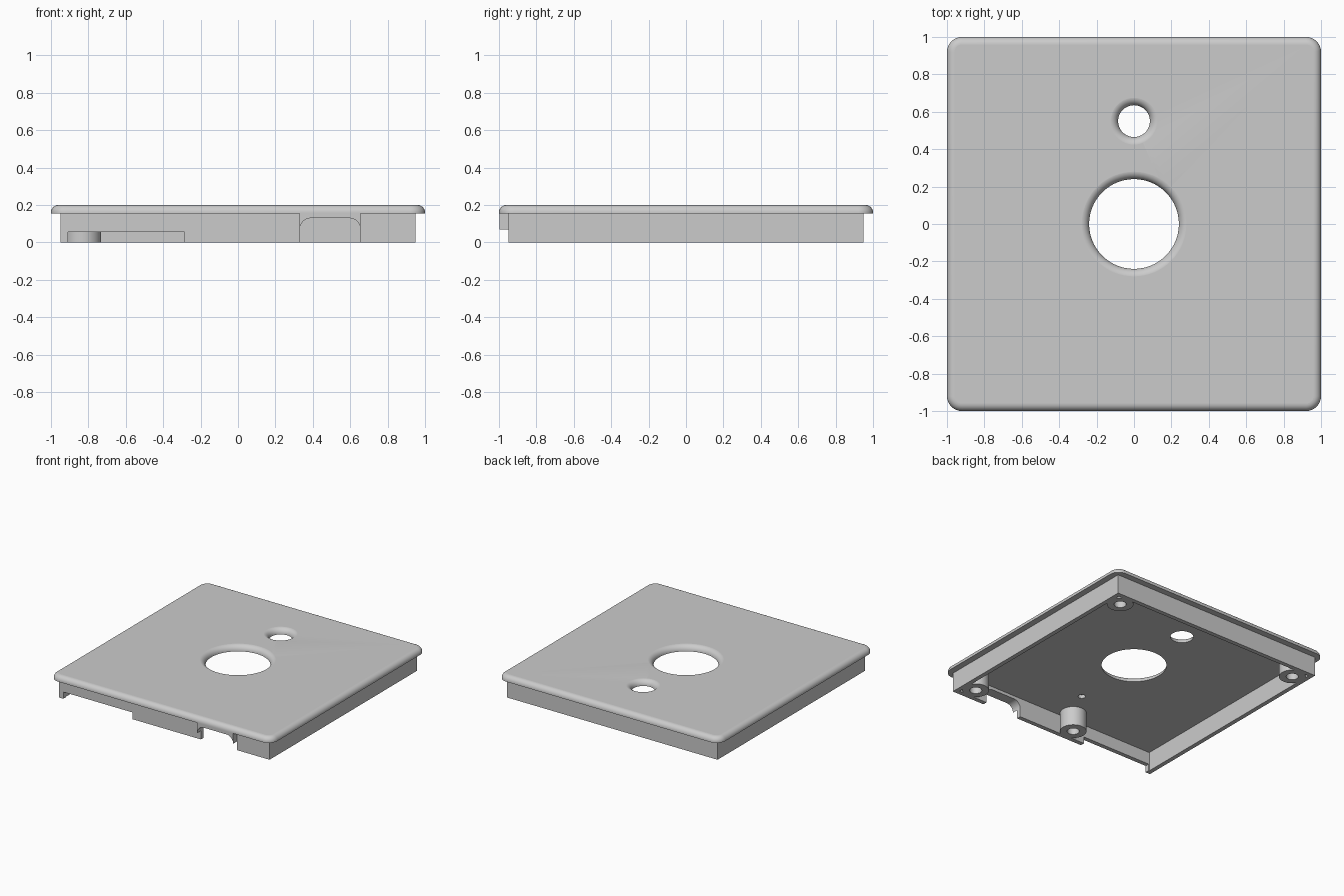
import bpy, bmesh, math
from mathutils import Vector, Matrix

if "Cube" in bpy.data.objects:
    bpy.data.objects.remove(bpy.data.objects["Cube"])

gray = bpy.data.materials.new("light_gray")
gray.use_nodes = True
gray.diffuse_color = (0.6, 0.6, 0.6, 1)
gray.node_tree.nodes["Principled BSDF"].inputs["Base Color"].default_value = (0.6, 0.6, 0.6, 1)

TOP, UNDER = 0.2, 0.155        # plate top and underside
SKIRT, WALL = 0.95, 0.035      # skirt half width and wall thickness
SINK = UNDER + 0.003           # parts below reach slightly into the plate


def make(name, bm):
    bmesh.ops.remove_doubles(bm, verts=bm.verts, dist=1e-5)
    bmesh.ops.recalc_face_normals(bm, faces=bm.faces)
    mesh = bpy.data.meshes.new(name)
    bm.to_mesh(mesh)
    bm.free()
    mesh.materials.append(gray)
    obj = bpy.data.objects.new(name, mesh)
    bpy.context.collection.objects.link(obj)
    return obj


def box(name, lo, hi):
    lo, hi = Vector(lo), Vector(hi)
    bm = bmesh.new()
    bmesh.ops.create_cube(bm, size=1, matrix=Matrix.Translation((lo + hi) / 2)
                          @ Matrix.Diagonal((*(hi - lo), 1)))
    return make(name, bm)


def lathe(name, profile, x, y, closed=False, steps=64):
    """Revolve (radius, height) points about a vertical axis at x, y."""
    bm = bmesh.new()
    vs = [bm.verts.new((x + r, y, z)) for r, z in profile]
    es = [bm.edges.new(p) for p in zip(vs, vs[1:])]
    if closed:
        es.append(bm.edges.new((vs[-1], vs[0])))
    bmesh.ops.spin(bm, geom=vs + es, cent=(x, y, 0), axis=(0, 0, 1),
                   angle=math.tau, steps=steps)
    return make(name, bm)


def prism(name, outline, y0, y1):
    """Extrude an x, z outline along y."""
    bm = bmesh.new()
    face = bm.faces.new([bm.verts.new((x, y0, z)) for x, z in outline])
    out = bmesh.ops.extrude_face_region(bm, geom=[face])["geom"]
    bmesh.ops.translate(bm, vec=(0, y1 - y0, 0),
                        verts=[v for v in out if isinstance(v, bmesh.types.BMVert)])
    return make(name, bm)


def cut(obj, cutter):
    mod = obj.modifiers.new("cut", "BOOLEAN")
    mod.operation, mod.solver, mod.object = "DIFFERENCE", "EXACT", cutter
    bpy.context.view_layer.update()
    deps = bpy.context.evaluated_depsgraph_get()
    mesh = bpy.data.meshes.new_from_object(obj.evaluated_get(deps))
    obj.modifiers.clear()
    obj.data = mesh
    bpy.data.objects.remove(cutter)


def smooth(obj):
    mesh = obj.data
    mesh.shade_smooth()
    mesh.set_sharp_from_angle(angle=math.radians(35))
    # Keep the large flat faces evenly shaded
    flat = {k for p in mesh.polygons if p.area > 0.5 for k in p.edge_keys}
    for e in mesh.edges:
        if e.key in flat:
            e.use_edge_sharp = True


def arc(n):
    return [i / n * math.pi / 2 for i in range(n + 1)]


# Cover plate: stacked rounded squares, filleted along the top edge
FILLET, CORNER = 0.04, 0.08
layers = [(0, UNDER)] + [(FILLET * (1 - math.cos(a)), TOP - FILLET + FILLET * math.sin(a))
                         for a in arc(8)]
bm = bmesh.new()
rings = []
for inset, z in layers:
    ring = []
    for q in range(4):
        sx, sy = ((1, 1), (-1, 1), (-1, -1), (1, -1))[q]
        for a in arc(8):
            t = a + q * math.pi / 2
            ring.append(bm.verts.new(((1 - CORNER) * sx + (CORNER - inset) * math.cos(t),
                                      (1 - CORNER) * sy + (CORNER - inset) * math.sin(t), z)))
    rings.append(ring)
for low, high in zip(rings, rings[1:]):
    for i in range(len(low)):
        j = (i + 1) % len(low)
        bm.faces.new((low[i], low[j], high[j], high[i]))
bm.faces.new(rings[0])
bm.faces.new(rings[-1])
plate = make("cover_plate", bm)

# Flared through holes
FLARE = 0.045
for radius, y in ((0.24, 0), (0.085, 0.55)):
    flare = [(radius + FLARE * (1 - math.cos(a)), UNDER + 0.0455 * math.sin(a)) for a in arc(8)]
    outline = [(0, 0.1), (radius, 0.1)] + flare + [(radius + FLARE, 0.3), (0, 0.3)]
    cut(plate, lathe("hole_cutter", outline, 0, y))

# Small blind hole in the underside
cut(plate, lathe("pin_cutter", [(0, 0.1), (0.027, 0.1), (0.027, 0.185), (0, 0.185)], 0, -0.6, steps=32))
smooth(plate)


# Skirt: hollow square frame
def arch(x0, x1, top, r):
    left = [(x0 + r * (1 - math.cos(a)), top - r + r * math.sin(a)) for a in arc(8)]
    right = [(x0 + x1 - x, z) for x, z in reversed(left)]
    return left + right


X0, X1, ARCH_TOP, ARCH_R = 0.33, 0.655, 0.13, 0.06
skirt = box("skirt", (-SKIRT, -SKIRT, 0), (SKIRT, SKIRT, SINK))
inner = SKIRT - WALL
cut(skirt, box("inside_cutter", (-inner, -inner, -1), (inner, inner, 1)))

# Front openings: low slot and arched cable passage
cut(skirt, box("slot_cutter", (-0.91, -1.1, -0.1), (-0.285, -0.9, 0.055)))
opening = [(X0, -0.1)] + arch(X0, X1, ARCH_TOP, ARCH_R) + [(X1, -0.1)]
cut(skirt, prism("arch_cutter", opening, -1.1, -0.9))
smooth(skirt)

# Hood over the cable passage, out to the plate edge
hood = prism("cable_hood", arch(X0, X1, ARCH_TOP, ARCH_R) + [(X1, UNDER), (X0, UNDER)],
             -0.998, -SKIRT)
smooth(hood)

# Screw bosses with blind bores
boss = [(0, 0.12), (0.045, 0.12), (0.045, 0), (0.098, 0), (0.098, SINK), (0, SINK)]
for name, x, y in (("back_left", 0.83, 0.83), ("back_right", -0.83, 0.83),
                   ("front_left", 0.83, -0.83), ("front_middle", -0.11, -0.83)):
    smooth(lathe(name + "_boss", boss, x, y, steps=40))
